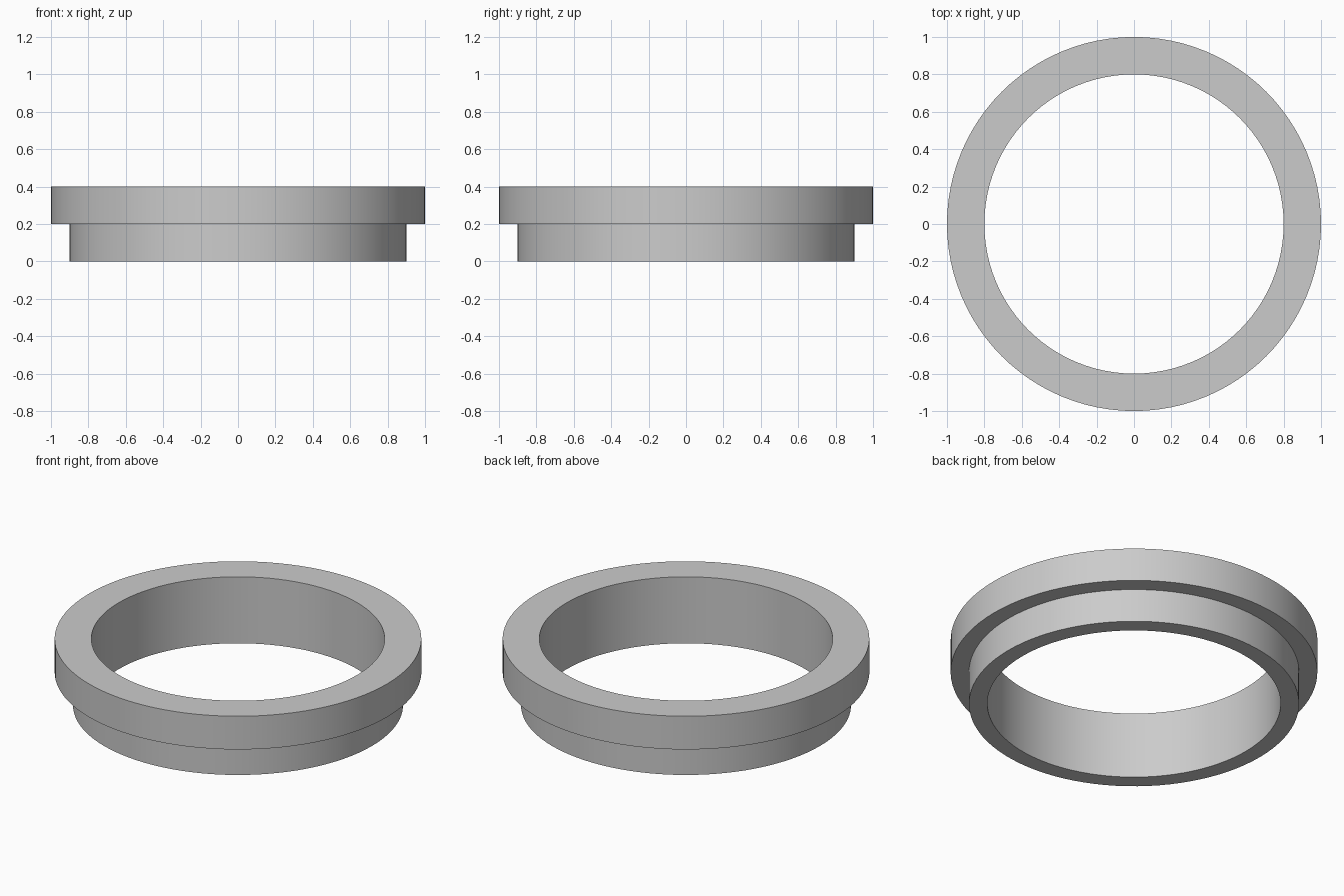
import bpy
import bmesh
from math import cos, sin, tau, radians

cube = bpy.data.objects.get("Cube")
if cube:
    bpy.data.objects.remove(cube, do_unlink=True)

SEGMENTS = 96
BORE, SPIGOT, FLANGE = 0.8, 0.9, 1.0
STEP_Z, TOP_Z = 0.2, 0.4

grey = bpy.data.materials.new("light_grey")
grey.use_nodes = True
colour = (0.6, 0.6, 0.6, 1)
grey.diffuse_color = colour
grey.node_tree.nodes["Principled BSDF"].inputs["Base Color"].default_value = colour


def lathe(name, profile, material):
    """Revolve a closed (radius, height) profile around z."""
    bm = bmesh.new()
    rings = []
    for i in range(SEGMENTS):
        a = tau * i / SEGMENTS
        rings.append([bm.verts.new((r * cos(a), r * sin(a), z)) for r, z in profile])
    n = len(profile)
    for i, ring in enumerate(rings):
        after = rings[(i + 1) % SEGMENTS]
        for j in range(n):
            k = (j + 1) % n
            bm.faces.new((ring[j], after[j], after[k], ring[k]))
    bmesh.ops.recalc_face_normals(bm, faces=bm.faces)
    mesh = bpy.data.meshes.new(name)
    bm.to_mesh(mesh)
    bm.free()
    mesh.materials.append(material)
    obj = bpy.data.objects.new(name, mesh)
    bpy.context.collection.objects.link(obj)
    bpy.ops.object.select_all(action="DESELECT")
    obj.select_set(True)
    bpy.context.view_layer.objects.active = obj
    bpy.ops.object.shade_smooth_by_angle(angle=radians(30))
    return obj


# Stepped ring: narrow spigot below, wide flange above, straight bore
lathe("flanged_ring", [
    (BORE, 0), (SPIGOT, 0), (SPIGOT, STEP_Z),
    (FLANGE, STEP_Z), (FLANGE, TOP_Z), (BORE, TOP_Z),
], grey)
